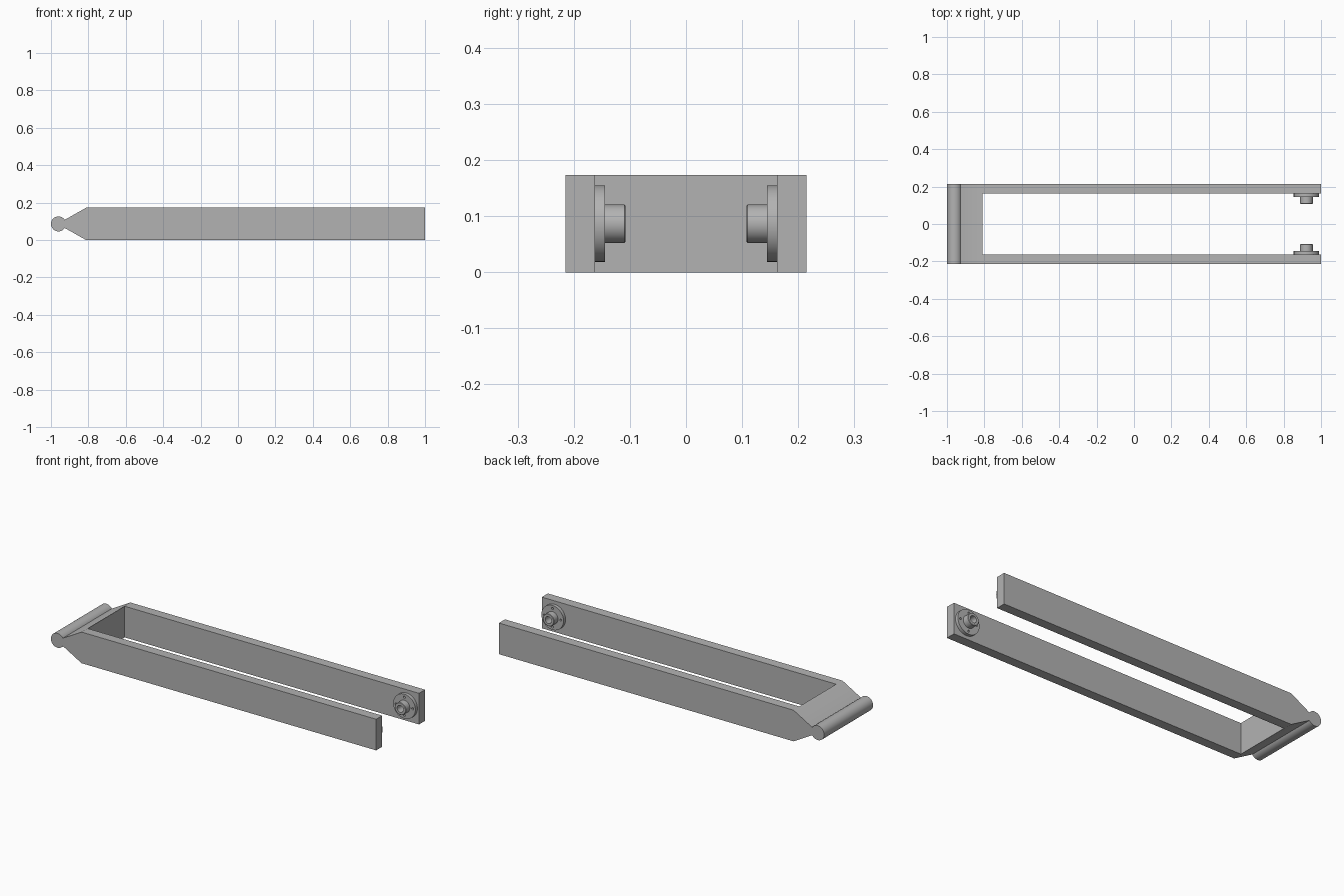
import bpy, bmesh, math
from mathutils import Matrix, Vector

cube = bpy.data.objects.get("Cube")
if cube:
    bpy.data.objects.remove(cube, do_unlink=True)

HEIGHT, HALF_W, INNER_W = 0.173, 0.215, 0.162
MID = HEIGHT / 2

grey = bpy.data.materials.new("satin grey")
grey.use_nodes = True
grey.diffuse_color = (0.45, 0.45, 0.45, 1)
grey.node_tree.nodes["Principled BSDF"].inputs["Base Color"].default_value = grey.diffuse_color


def add_object(name, bm):
    bmesh.ops.recalc_face_normals(bm, faces=bm.faces)
    mesh = bpy.data.meshes.new(name)
    bm.to_mesh(mesh)
    bm.free()
    mesh.materials.append(grey)
    obj = bpy.data.objects.new(name, mesh)
    bpy.context.collection.objects.link(obj)
    return obj


def extrude_y(name, points, y0, y1):
    bm = bmesh.new()
    face = bm.faces.new([bm.verts.new((x, y0, z)) for x, z in points])
    new = bmesh.ops.extrude_face_region(bm, geom=[face])["geom"]
    moved = [v for v in new if isinstance(v, bmesh.types.BMVert)]
    bmesh.ops.translate(bm, verts=moved, vec=(0, y1 - y0, 0))
    return add_object(name, bm)


def cut(obj, cutter):
    cutter.hide_render = True
    mod = obj.modifiers.new("cut", 'BOOLEAN')
    mod.operation, mod.solver, mod.object = 'DIFFERENCE', 'EXACT', cutter
    bpy.context.view_layer.objects.active = obj
    bpy.ops.object.modifier_apply(modifier=mod.name)
    bpy.data.objects.remove(cutter, do_unlink=True)


def smooth(obj):
    bpy.ops.object.select_all(action='DESELECT')
    obj.select_set(True)
    bpy.context.view_layer.objects.active = obj
    bpy.ops.object.shade_smooth_by_angle(angle=math.radians(30))


# Fork frame: side outline with a tapered neck ending in a round pivot rod
rod_x, rod_r, neck = -0.96, 0.04, math.radians(33)
outline = [(1, 0), (1, HEIGHT), (-0.812, HEIGHT)]
steps = 40
for i in range(steps + 1):
    a = neck + (2 * math.pi - 2 * neck) * i / steps
    outline.append((rod_x + rod_r * math.cos(a), MID + rod_r * math.sin(a)))
outline.append((-0.812, 0))
frame = extrude_y("fork_frame", outline, -HALF_W, HALF_W)

# Open slot between the two arms
slot = extrude_y("slot_cutter", [(-0.81, -0.1), (1.1, -0.1), (1.1, 0.3), (-0.81, 0.3)],
                 -INNER_W, INNER_W)
cut(frame, slot)
smooth(frame)


# Flanged hubs facing each other at the arm tips
def hub(name, side):
    # profile as (radius, distance inward from the arm)
    profile = [(0, 0), (0.068, 0), (0.068, 0.018), (0.034, 0.018), (0.034, 0.052),
               (0.032, 0.054), (0.019, 0.054), (0.019, 0.01), (0, 0.01)]
    bm = bmesh.new()
    verts = [bm.verts.new((r, 0, h)) for r, h in profile]
    edges = [bm.edges.new(pair) for pair in zip(verts, verts[1:])]
    bmesh.ops.spin(bm, geom=verts + edges, axis=(0, 0, 1), cent=(0, 0, 0),
                   angle=2 * math.pi, steps=48, use_merge=True)
    bmesh.ops.remove_doubles(bm, verts=bm.verts, dist=0.0001)
    place = (Matrix.Translation((0.922, side * INNER_W, MID))
             @ Matrix.Rotation(side * math.pi / 2, 4, 'X'))
    bmesh.ops.transform(bm, matrix=place, verts=bm.verts)
    obj = add_object(name, bm)

    # Four screw holes around the flange
    bm = bmesh.new()
    for i in range(4):
        a = i * math.pi / 2
        spot = Matrix.Translation(Vector((0.051 * math.cos(a), 0.051 * math.sin(a), 0.02)))
        bmesh.ops.create_cone(bm, cap_ends=True, segments=16, radius1=0.006, radius2=0.006,
                              depth=0.028, matrix=place @ spot)
    cut(obj, add_object("screw_hole_cutter", bm))
    smooth(obj)


hub("left_hub", 1)
hub("right_hub", -1)
